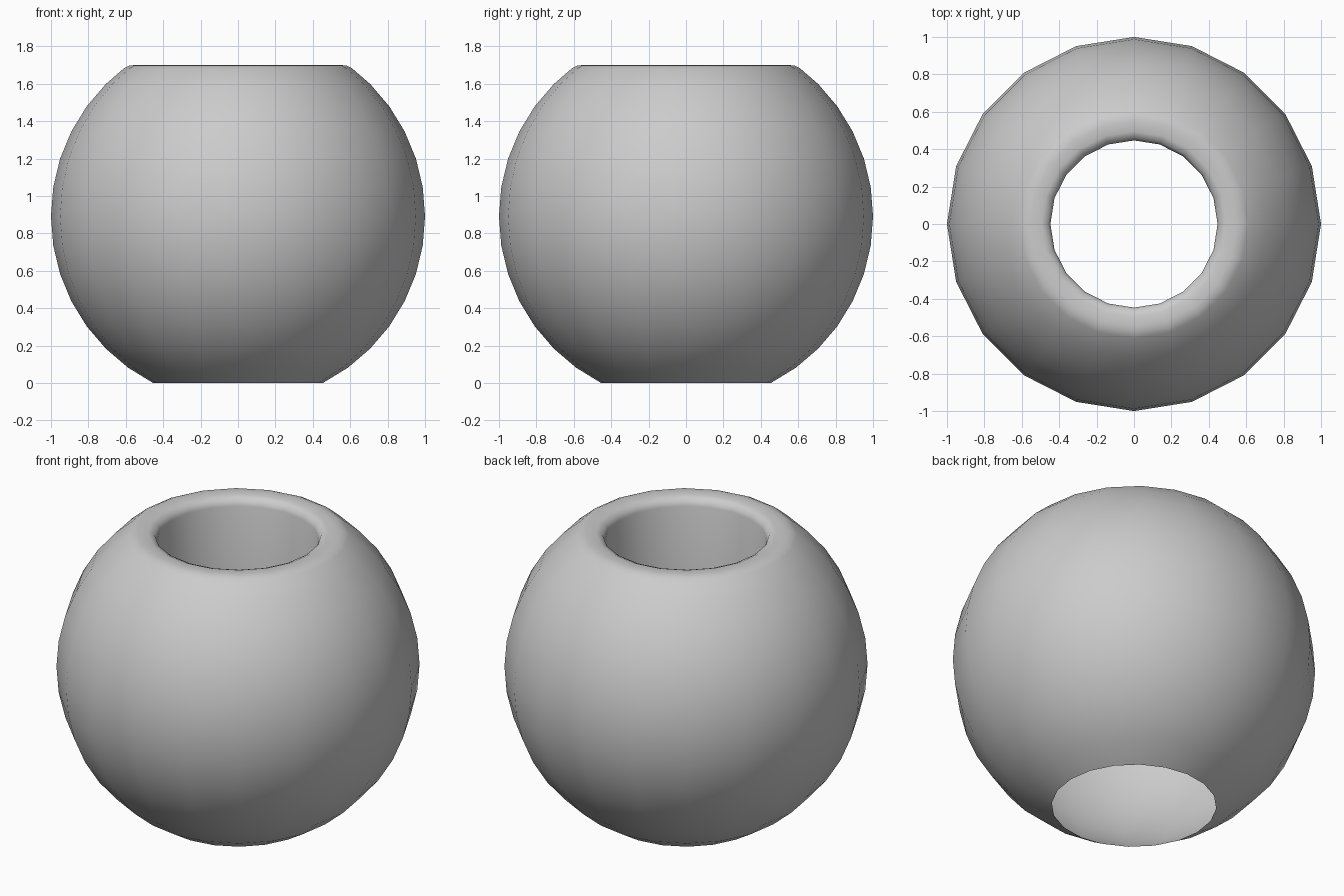
import bpy, bmesh, math

if "Cube" in bpy.data.objects:
    bpy.data.objects.remove(bpy.data.objects["Cube"])

SEGMENTS = 20
CENTRE_Z = math.cos(math.radians(27))


def lathe(name, profile):
    """Revolve an open (radius, height) profile around the z axis."""
    bm = bmesh.new()
    rings = []
    for r, z in profile:
        ring = []
        for i in range(SEGMENTS):
            a = 2 * math.pi * i / SEGMENTS
            ring.append(bm.verts.new((r * math.cos(a), r * math.sin(a), z)))
        rings.append(ring)
    for low, high in zip(rings, rings[1:]):
        for i in range(SEGMENTS):
            j = (i + 1) % SEGMENTS
            face = bm.faces.new((low[i], low[j], high[j], high[i]))
            face.smooth = True
    mesh = bpy.data.meshes.new(name)
    bm.to_mesh(mesh)
    bm.free()
    obj = bpy.data.objects.new(name, mesh)
    bpy.context.collection.objects.link(obj)
    return obj


# Round outer wall, open at the bottom, rings every 9 degrees
profile = []
for deg in range(27, 136, 9):
    a = math.radians(deg)
    profile.append((math.sin(a), CENTRE_Z - math.cos(a)))

# Softly rounded rim, then the straight neck going down inside
profile += [(0.61, 1.682), (0.58, 1.697), (0.55, 1.70), (0.495, 1.70),
            (0.46, 1.685), (0.447, 1.65), (0.447, 0.85)]

lathe("round_pot_shell", profile)
